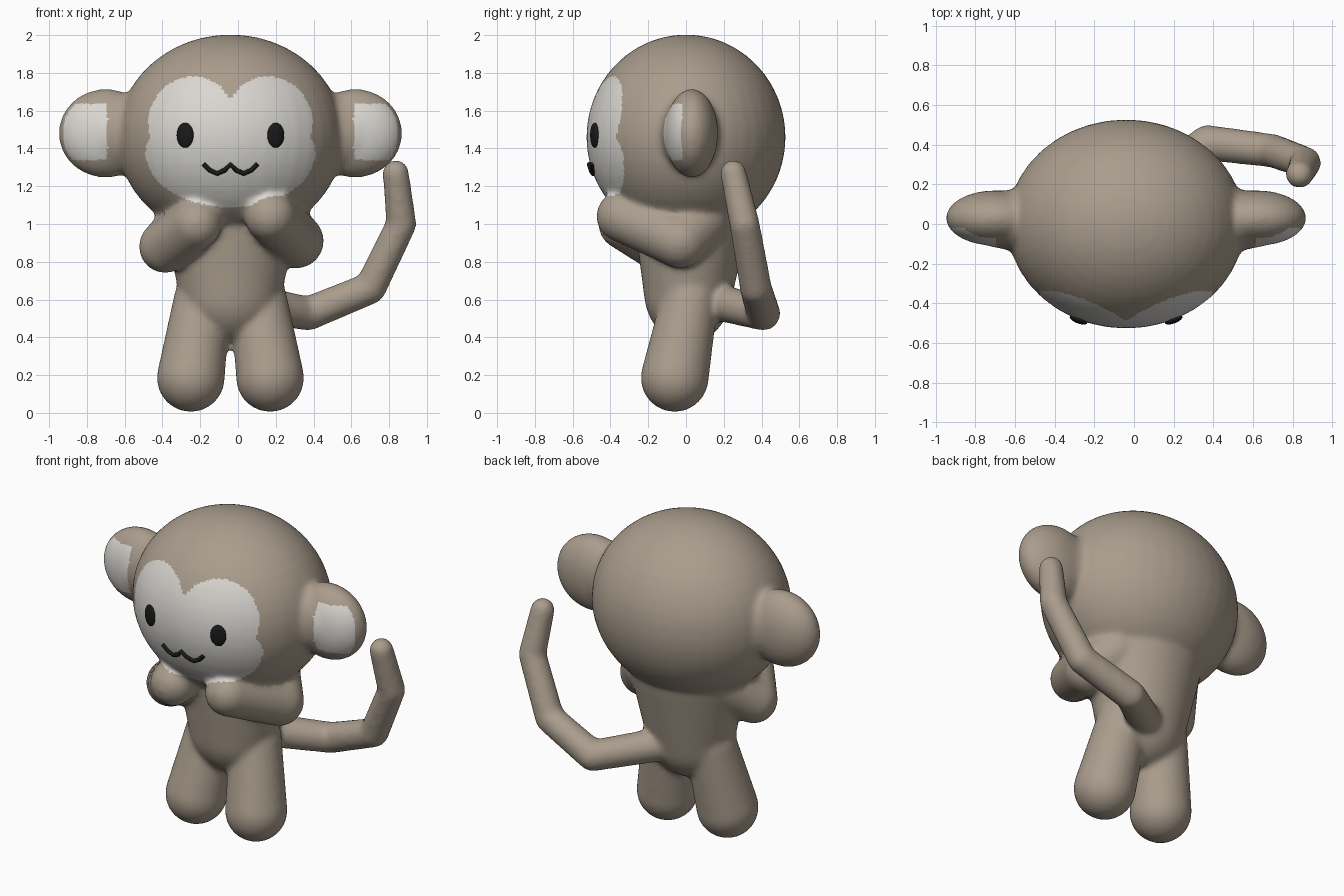
import bpy, bmesh
from math import sqrt
from mathutils import Matrix, Vector

if "Cube" in bpy.data.objects:
    bpy.data.objects.remove(bpy.data.objects["Cube"])

MID = -0.04                              # mirror plane of head and body
HEAD = Vector((MID, 0, 1.46))
HEAD_R = Vector((0.6, 0.528, 0.543))


def material(name, rgb):
    mat = bpy.data.materials.new(name)
    mat.use_nodes = True
    mat.diffuse_color = (*rgb, 1)
    bsdf = mat.node_tree.nodes["Principled BSDF"]
    bsdf.inputs["Base Color"].default_value = (*rgb, 1)
    bsdf.inputs["Roughness"].default_value = 0.8
    return mat


fur = material("taupe fur", (0.40, 0.335, 0.265))
pale = material("pale skin", (0.70, 0.68, 0.64))
black = material("black", (0.01, 0.01, 0.01))


def add_object(name, mesh, *mats):
    obj = bpy.data.objects.new(name, mesh)
    bpy.context.collection.objects.link(obj)
    for m in mats:
        mesh.materials.append(m)
    return obj


def ball(bm, centre, radii):
    mat = Matrix.Translation(centre) @ Matrix.Diagonal((*radii, 1))
    return bmesh.ops.create_uvsphere(bm, u_segments=40, v_segments=24,
                                     radius=1, matrix=mat)["verts"]


def limb(bm, points, radii, squash=1):
    """Chain of tapered capsules, each the hull of two balls."""
    for i in range(len(points) - 1):
        part = bmesh.new()
        for p, r in zip(points[i:i + 2], radii[i:i + 2]):
            ball(part, p, (r, r * squash, r))
        hull = bmesh.ops.convex_hull(part, input=part.verts)
        inside = [v for v in hull["geom_interior"] if isinstance(v, bmesh.types.BMVert)]
        bmesh.ops.delete(part, geom=inside, context='VERTS')
        temp = bpy.data.meshes.new("temp")
        part.to_mesh(temp)
        part.free()
        bm.from_mesh(temp)
        bpy.data.meshes.remove(temp)


# Body volumes: head, torso, ears, legs, arms, tail
bm = bmesh.new()
ball(bm, HEAD, HEAD_R)
limb(bm, [(MID, 0.03, 1.08), (MID, 0.01, 0.64)], [0.36, 0.27], 0.86)
for s in (-1, 1):
    ball(bm, (MID + s * 0.66, 0.03, 1.48), (0.25, 0.14, 0.235))
    limb(bm, [(MID + s * 0.62, 0.02, 1.48), (MID + s * 0.5, 0.02, 1.48)], [0.19, 0.22], 0.75)
    limb(bm, [(MID + s * 0.21, -0.06, 0.185), (MID + s * 0.15, 0.02, 0.6)], [0.18, 0.15])
limb(bm, [(-0.25, 0.05, 1.02), (-0.385, -0.13, 0.88), (-0.22, -0.33, 1.0)], [0.15, 0.14, 0.135])
limb(bm, [(0.2, 0.08, 1.02), (0.31, -0.03, 0.91), (0.17, -0.34, 1.04)], [0.15, 0.145, 0.135])
limb(bm, [(0, 0.12, 0.6), (0.37, 0.41, 0.525), (0.7, 0.37, 0.66), (0.865, 0.31, 1.0),
          (0.835, 0.25, 1.27)], [0.1, 0.09, 0.085, 0.08, 0.07])
raw_mesh = bpy.data.meshes.new("volumes")
bm.to_mesh(raw_mesh)
bm.free()
raw = add_object("volumes", raw_mesh)

# Fuse the volumes into one soft skin
remesh = raw.modifiers.new("fuse", 'REMESH')
remesh.mode = 'VOXEL'
remesh.voxel_size = 0.016
soften = raw.modifiers.new("soften", 'SMOOTH')
soften.factor = 0.5
soften.iterations = 12
deps = bpy.context.evaluated_depsgraph_get()
skin = bpy.data.meshes.new_from_object(raw.evaluated_get(deps))
bpy.data.objects.remove(raw)
skin.name = "body"
skin.materials.clear()
body = add_object("body", skin, fur, pale)


def in_ellipse(x, z, cx, cz, rx, rz):
    return ((x - cx) / rx) ** 2 + ((z - cz) / rz) ** 2 < 1


def is_pale(c):
    x, z = abs(c.x - MID), c.z
    # inner ears
    if x > 0.65:
        return x < 0.885 and c.y < -0.02 and 1.34 < z < 1.635
    # heart shaped face, only on the head surface
    d = c - HEAD
    on_head = Vector((d.x / HEAD_R.x, d.y / HEAD_R.y, d.z / HEAD_R.z)).length < 1.05
    return on_head and c.y < -0.33 and (
        in_ellipse(x, z, 0.2, 1.53, 0.235, 0.25) or in_ellipse(x, z, 0, 1.37, 0.45, 0.28))


for f in skin.polygons:
    f.use_smooth = True
    f.material_index = int(is_pale(f.center))


def face_y(x, z):
    """Depth of the front of the head at x, z."""
    u, w = (x - HEAD.x) / HEAD_R.x, (z - HEAD.z) / HEAD_R.z
    return -HEAD_R.y * sqrt(1 - u * u - w * w)


# Eyes: flat ovals turned to follow the head
for side, s in (("right", -1), ("left", 1)):
    x, z = MID + s * 0.24, 1.47
    bm = bmesh.new()
    ball(bm, (0, 0, 0), (0.047, 0.018, 0.066))
    mesh = bpy.data.meshes.new(side + "_eye")
    bm.to_mesh(mesh)
    bm.free()
    mesh.shade_smooth()
    eye = add_object(side + "_eye", mesh, black)
    eye.location = (x, face_y(x, z), z)
    eye.rotation_euler.z = s * 0.36

# Mouth: a double curve lying on the face
half = [(0, 1.315), (0.03, 1.285), (0.07, 1.267), (0.11, 1.285), (0.143, 1.318)]
line = [(-x, z) for x, z in reversed(half[1:])] + half
curve = bpy.data.curves.new("mouth", 'CURVE')
curve.dimensions = '3D'
curve.bevel_depth = 0.013
curve.bevel_resolution = 3
curve.use_fill_caps = True
spline = curve.splines.new('POLY')
spline.points.add(len(line) - 1)
for p, (x, z) in zip(spline.points, line):
    p.co = (MID + x, face_y(MID + x, z) - 0.003, z, 1)
add_object("mouth", curve, black)
